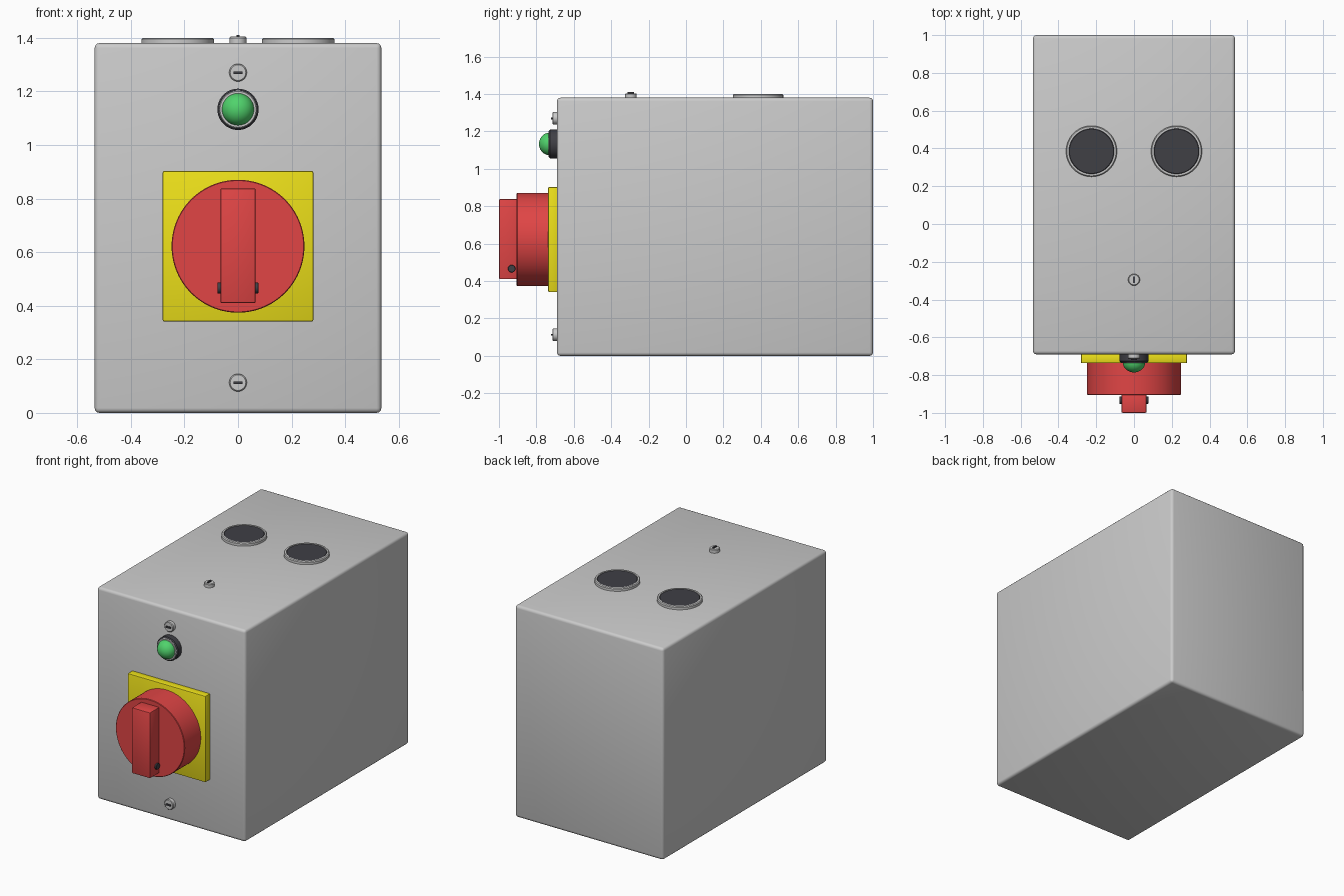
import bpy, bmesh, math
from mathutils import Matrix

if "Cube" in bpy.data.objects:
    bpy.data.objects.remove(bpy.data.objects["Cube"])


def material(name, r, g, b):
    m = bpy.data.materials.new(name)
    m.diffuse_color = (r, g, b, 1)
    m.use_nodes = True
    m.node_tree.nodes["Principled BSDF"].inputs["Base Color"].default_value = m.diffuse_color
    return m


RED = material("red", 0.75, 0.06, 0.06)
YELLOW = material("yellow", 0.85, 0.75, 0.01)
GREEN = material("green", 0.08, 0.65, 0.15)
DARK = material("dark", 0.05, 0.05, 0.06)

TO_UP = Matrix.Identity(4)
TO_FRONT = Matrix.Rotation(math.pi / 2, 4, 'X')   # local z -> -y
TO_SIDE = Matrix.Rotation(math.pi / 2, 4, 'Y')    # local z -> +x


def finish(bm, name, mat):
    bmesh.ops.recalc_face_normals(bm, faces=bm.faces)
    me = bpy.data.meshes.new(name)
    bm.to_mesh(me)
    bm.free()
    ob = bpy.data.objects.new(name, me)
    bpy.context.collection.objects.link(ob)
    if mat:
        me.materials.append(mat)
    bpy.ops.object.select_all(action='DESELECT')
    bpy.context.view_layer.objects.active = ob
    ob.select_set(True)
    bpy.ops.object.shade_smooth_by_angle(angle=math.radians(35))
    return ob


def box(name, lo, hi, mat=None, bevel=0.0, segments=3):
    bm = bmesh.new()
    bmesh.ops.create_cube(bm, size=1)
    for v in bm.verts:
        v.co = [a + (c + 0.5) * (b - a) for a, b, c in zip(lo, hi, v.co)]
    if bevel:
        bmesh.ops.bevel(bm, geom=bm.edges[:], offset=bevel, segments=segments,
                        profile=0.5, affect='EDGES')
    return finish(bm, name, mat)


def lathe(name, profile, loc, turn, mat=None, steps=64):
    """Revolve (radius, height) points around the local z axis."""
    bm = bmesh.new()
    vs = [bm.verts.new((r, 0, h)) for r, h in profile]
    es = [bm.edges.new(p) for p in zip(vs, vs[1:])]
    bmesh.ops.spin(bm, geom=vs + es, cent=(0, 0, 0), axis=(0, 0, 1),
                   angle=math.tau, steps=steps)
    bmesh.ops.remove_doubles(bm, verts=bm.verts, dist=1e-5)
    bmesh.ops.transform(bm, matrix=Matrix.Translation(loc) @ turn, verts=bm.verts)
    return finish(bm, name, mat)


def disc(r, h, c=0.003):
    return [(0, 0), (r, 0), (r, h - c), (r - c, h), (0, h)]


FRONT, TOP, CZ = -0.69, 1.38, 0.622

# Enclosure
box("enclosure", (-0.535, FRONT, 0), (0.535, 1.0, TOP), bevel=0.018)

# Cable entry knockouts on the top
for side, x in (("left", -0.225), ("right", 0.225)):
    lathe(side + "_entry_ring",
          [(0.12, -0.01), (0.135, -0.01), (0.135, 0.015), (0.13, 0.02), (0.12, 0.02),
           (0.12, -0.01)], (x, 0.385, TOP), TO_UP)
    lathe(side + "_entry_plug", disc(0.12, 0.018), (x, 0.385, TOP), TO_UP, DARK)

# Cover screws with slots
for part, z in (("upper", 1.27), ("lower", 0.113)):
    lathe(part + "_front_screw", disc(0.033, 0.024, 0.004), (0, FRONT, z), TO_FRONT, steps=32)
    box(part + "_front_screw_slot", (-0.017, FRONT - 0.031, z - 0.005),
        (0.017, FRONT - 0.015, z + 0.005), DARK)
lathe("top_screw", disc(0.031, 0.024, 0.004), (0, -0.295, TOP), TO_UP, steps=32)
box("top_screw_slot", (-0.005, -0.312, TOP + 0.015), (0.005, -0.278, TOP + 0.031), DARK)

# Indicator lamp
LAMP = (0, FRONT, 1.133)
lathe("lamp_collar", disc(0.077, 0.042, 0.006), LAMP, TO_FRONT, DARK)
lathe("lamp_bezel", [(0.056, 0.03), (0.07, 0.03), (0.07, 0.043), (0.067, 0.046),
                     (0.058, 0.046), (0.056, 0.03)], LAMP, TO_FRONT)
dome = [(0.06 * math.cos(a), 0.04 + 0.056 * math.sin(a))
        for a in (i * math.pi / 24 for i in range(12))]
lathe("lamp_lens", [(0, 0.03), (0.06, 0.03)] + dome + [(0, 0.096)], LAMP, TO_FRONT, GREEN)

# Switch plate, knob and handle
box("switch_plate", (-0.281, -0.737, CZ - 0.281), (0.281, FRONT + 0.005, CZ + 0.281),
    YELLOW, bevel=0.006, segments=2)
lathe("switch_knob", disc(0.248, 0.178, 0.003), (0, -0.727, CZ), TO_FRONT, RED, steps=96)
box("switch_handle", (-0.066, -1.0, 0.41), (0.066, -0.895, 0.838), RED, bevel=0.006, segments=2)

# Padlock pin through the handle
lathe("lock_pin", disc(0.02, 0.154, 0.002), (-0.077, -0.932, 0.466), TO_SIDE, DARK, steps=32)
